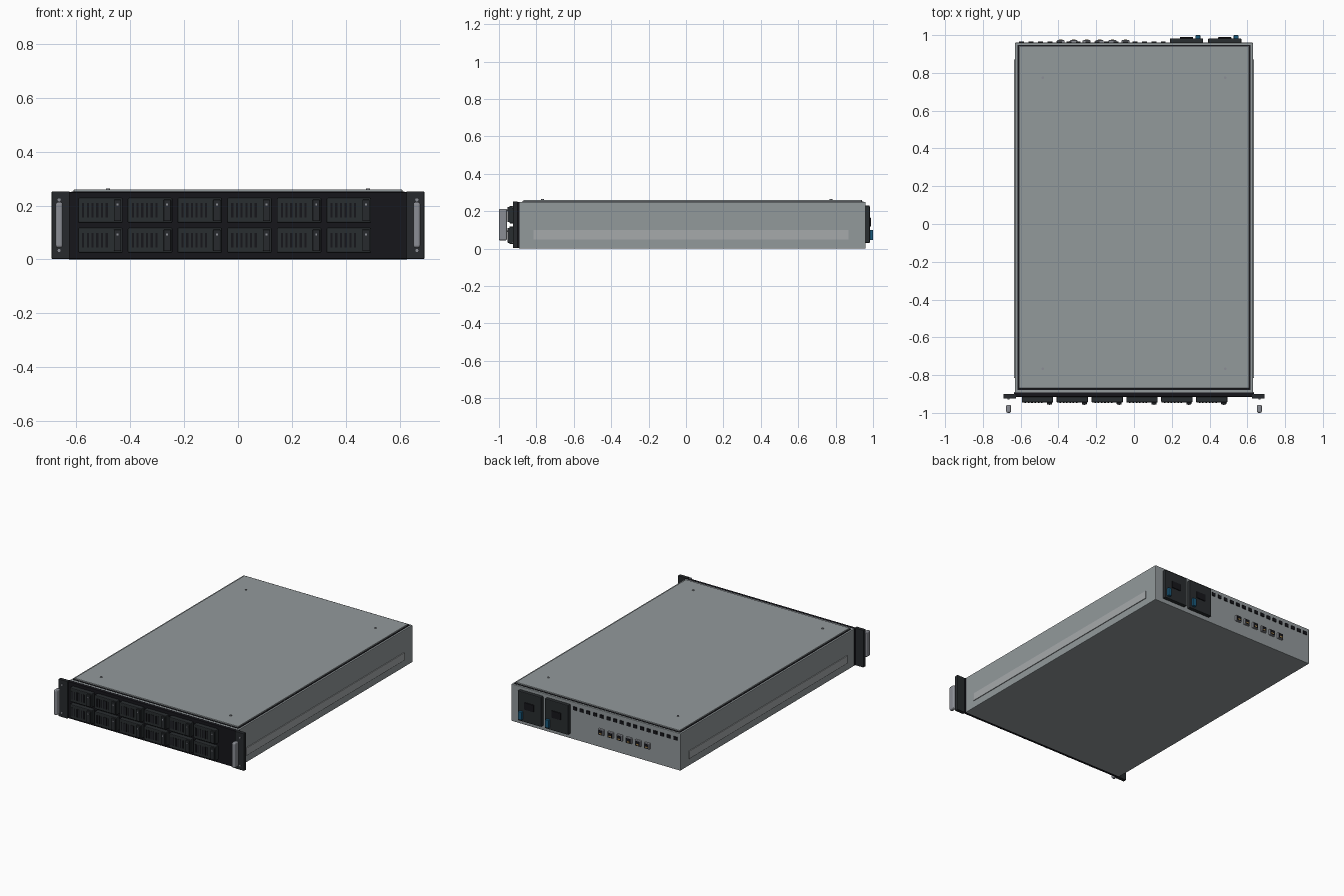
import bpy, bmesh
from mathutils import Vector

if "Cube" in bpy.data.objects:
    bpy.data.objects.remove(bpy.data.objects["Cube"])


def mat(name, r, g, b):
    m = bpy.data.materials.new(name)
    m.diffuse_color = (r, g, b, 1)
    m.use_nodes = True
    m.node_tree.nodes["Principled BSDF"].inputs["Base Color"].default_value = m.diffuse_color
    return m


STEEL = mat("steel", 0.29, 0.32, 0.33)
RAIL = mat("rail_steel", 0.38, 0.40, 0.41)
BLACK = mat("black", 0.008, 0.008, 0.011)
DARK = mat("dark_grey", 0.022, 0.026, 0.029)
EAR = mat("ear_grey", 0.02, 0.023, 0.026)
ALU = mat("aluminium", 0.26, 0.27, 0.30)
BLUE = mat("blue", 0.01, 0.10, 0.20)
GOLD = mat("gold", 0.40, 0.25, 0.08)


def finish(bm, name, material, bevel, segments):
    me = bpy.data.meshes.new(name)
    bm.to_mesh(me)
    bm.free()
    ob = bpy.data.objects.new(name, me)
    bpy.context.collection.objects.link(ob)
    me.materials.append(material)
    if bevel:
        mod = ob.modifiers.new("bevel", "BEVEL")
        mod.width, mod.segments = bevel, segments
        mod.limit_method = "ANGLE"
    return ob


def boxes(name, spans, material, bevel=0, segments=2):
    """One object made of boxes given as (x0, x1, y0, y1, z0, z1)."""
    bm = bmesh.new()
    for x0, x1, y0, y1, z0, z1 in spans:
        vs = bmesh.ops.create_cube(bm, size=1)["verts"]
        for v in vs:
            v.co = Vector(((x0 + x1) / 2 + v.co.x * (x1 - x0),
                           (y0 + y1) / 2 + v.co.y * (y1 - y0),
                           (z0 + z1) / 2 + v.co.z * (z1 - z0)))
    return finish(bm, name, material, bevel, segments)


def screw(name, loc, r, depth, axis):
    rot = Vector((0, 0, 1)).rotation_difference(Vector(axis)).to_euler()
    bpy.ops.mesh.primitive_cylinder_add(vertices=16, radius=r, depth=depth,
                                        location=loc, rotation=rot)
    ob = bpy.context.object
    ob.name = name
    ob.data.materials.append(ALU)
    bpy.ops.object.shade_smooth_by_angle()


# Chassis, seam and lid
boxes("chassis", [(-0.63, 0.63, -0.895, 0.96, 0, 0.25)], STEEL, 0.004)
boxes("lid_seam", [(-0.618, 0.618, -0.878, 0.948, 0.245, 0.252)], BLACK)
boxes("lid", [(-0.61, 0.61, -0.87, 0.94, 0.245, 0.26)], STEEL, 0.002)
for sx in (-1, 1):
    for y in (-0.767, 0.775):
        screw("lid_screw", (sx * 0.483, y, 0.261), 0.007, 0.006, (0, 0, 1))

# Side rails, rack ears and grab handles
for s, side in ((-1, "left"), (1, "right")):
    a, b = sorted((s * 0.62, s * 0.635))
    boxes(side + "_rail", [(a, b, -0.815, 0.87, 0.048, 0.10)], RAIL, 0.001)
    a, b = sorted((s * 0.625, s * 0.692))
    boxes(side + "_ear", [(a, b, -0.925, -0.9, 0.002, 0.253)], EAR, 0.003)
    c = s * 0.664
    boxes(side + "_handle", [(c - 0.013, c + 0.013, -1.0, -0.957, 0.043, 0.213)],
          ALU, 0.009, 3)
    for z in (0.033, 0.221):
        screw(side + "_ear_screw", (c, -0.926, z), 0.006, 0.008, (0, 1, 0))

# Front panel
boxes("front_panel", [(-0.635, 0.635, -0.915, -0.89, 0.002, 0.25)], BLACK, 0.003)

# Drive bays: caddy, vent slots, latch and its indicator
for row, z in enumerate((0.071, 0.182)):
    for col in range(6):
        x = -0.511 + 0.1845 * col
        tag = f"_{row}_{col}"
        boxes("drive_caddy" + tag, [(x - 0.083, x + 0.083, -0.945, -0.91,
                                     z - 0.047, z + 0.047)], DARK, 0.005)
        boxes("caddy_slots" + tag,
              [(sx - 0.004, sx + 0.004, -0.947, -0.94, z - 0.027, z + 0.027)
               for sx in (x - 0.064 + 0.0175 * i for i in range(6))], BLACK)
        boxes("caddy_latch" + tag, [(x + 0.05, x + 0.077, -0.955, -0.94,
                                     z - 0.04, z + 0.04)], EAR, 0.003)
        boxes("latch_light" + tag, [(x + 0.06, x + 0.067, -0.957, -0.95,
                                     z + 0.018, z + 0.026)], ALU)

# Rear power supplies
for i, x in enumerate((0.278, 0.480)):
    boxes(f"power_supply_{i}", [(x - 0.088, x + 0.088, 0.95, 0.983, 0.03, 0.23)],
          DARK, 0.005)
    boxes(f"power_socket_{i}", [(x - 0.035, x + 0.035, 0.975, 0.989, 0.118, 0.165)],
          BLACK, 0.002)
    boxes(f"release_tab_{i}", [(x + 0.048, x + 0.073, 0.975, 1.0, 0.045, 0.10)],
          BLUE, 0.003)

# Rear vent row
boxes("rear_vents", [(x - 0.013, x + 0.013, 0.955, 0.966, 0.2, 0.222)
                     for x in (-0.595 + 0.05 * i for i in range(16))], BLACK)

# Rear network ports
for i in range(6):
    x = -0.388 + 0.0686 * i
    boxes(f"port_shell_{i}", [(x - 0.021, x + 0.021, 0.95, 0.973, 0.087, 0.127)],
          ALU, 0.004)
    boxes(f"port_opening_{i}", [(x - 0.015, x + 0.015, 0.96, 0.975, 0.092, 0.121)],
          BLACK)
    boxes(f"port_contacts_{i}", [(x - 0.009, x + 0.009, 0.97, 0.976, 0.096, 0.104)],
          GOLD)
